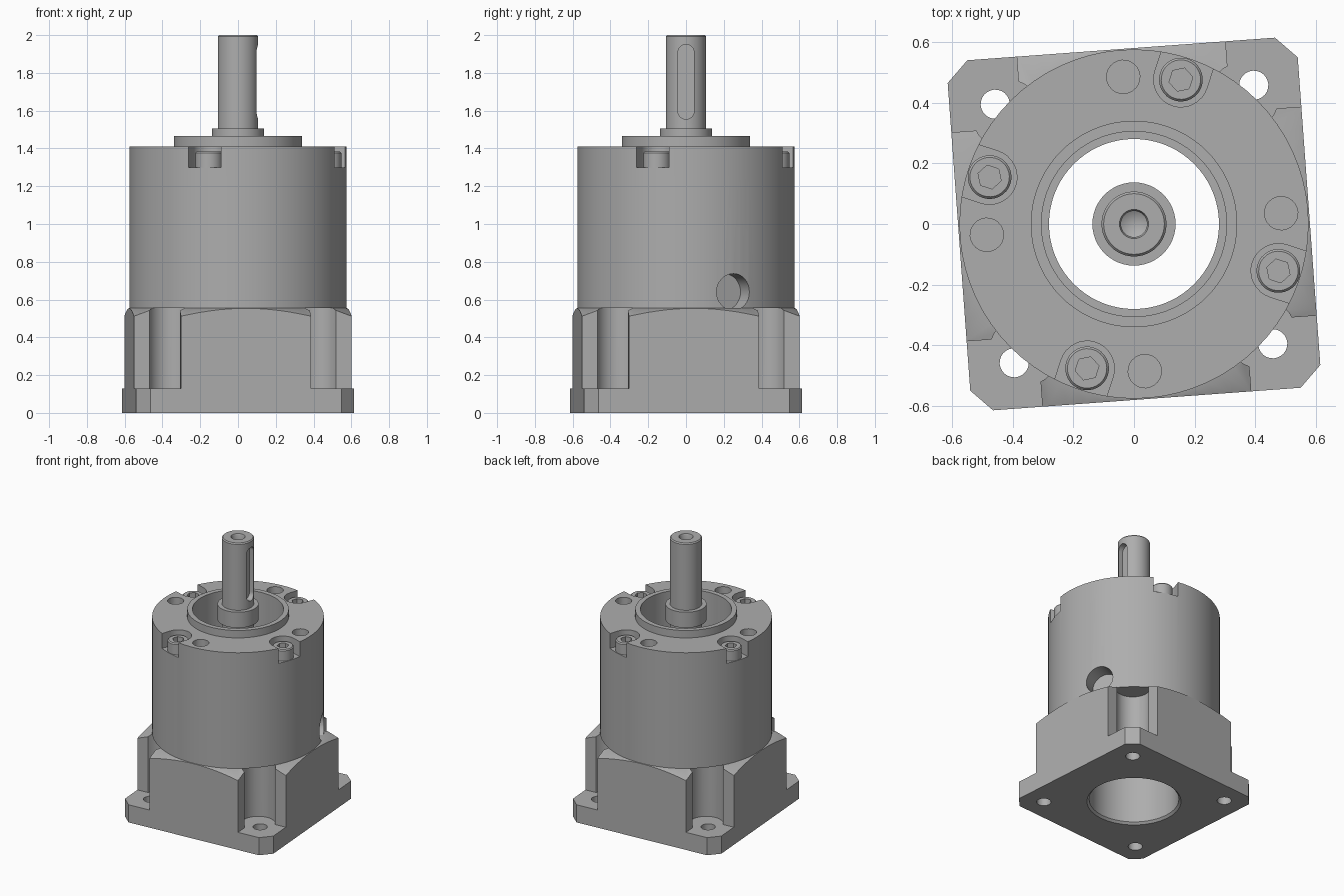
import bpy, bmesh
from math import radians, cos, sin, pi
from mathutils import Matrix, Vector

if "Cube" in bpy.data.objects:
    bpy.data.objects.remove(bpy.data.objects["Cube"])

metal = bpy.data.materials.new("grey_metal")
metal.use_nodes = True
grey = (0.42, 0.42, 0.42, 1)
metal.diffuse_color = grey
metal.node_tree.nodes["Principled BSDF"].inputs["Base Color"].default_value = grey

TURN = radians(4.2)          # housing is turned slightly about z
SCREW_ANGLE = radians(72)
QUARTERS = [k * pi / 2 for k in range(4)]


def rot(angle):
    return Matrix.Rotation(angle, 4, "Z")


def finish(bm, name, matrix=Matrix()):
    bmesh.ops.remove_doubles(bm, verts=bm.verts, dist=1e-5)
    bmesh.ops.recalc_face_normals(bm, faces=bm.faces)
    bm.transform(matrix)
    mesh = bpy.data.meshes.new(name)
    bm.to_mesh(mesh)
    bm.free()
    mesh.materials.append(metal)
    obj = bpy.data.objects.new(name, mesh)
    bpy.context.collection.objects.link(obj)
    return obj


def revolve(name, profile, closed=True, segments=72, matrix=Matrix()):
    """Spin an (r, z) outline about the z axis."""
    bm = bmesh.new()
    verts = [bm.verts.new((r, 0, z)) for r, z in profile]
    edges = [bm.edges.new(pair) for pair in zip(verts, verts[1:])]
    if closed:
        edges.append(bm.edges.new((verts[-1], verts[0])))
    bmesh.ops.spin(bm, geom=verts + edges, axis=(0, 0, 1), cent=(0, 0, 0),
                   angle=2 * pi, steps=segments, use_merge=True)
    return finish(bm, name, matrix)


def prism(name, outline, z0, z1, matrix=Matrix()):
    """Extrude an (x, y) outline from z0 to z1."""
    bm = bmesh.new()
    face = bm.faces.new([bm.verts.new((x, y, z0)) for x, y in outline])
    new = bmesh.ops.extrude_face_region(bm, geom=[face])["geom"]
    bmesh.ops.translate(bm, vec=(0, 0, z1 - z0),
                        verts=[v for v in new if isinstance(v, bmesh.types.BMVert)])
    return finish(bm, name, matrix)


def circle(r, n=32, x=0, y=0):
    return [(x + r * cos(2 * pi * i / n), y + r * sin(2 * pi * i / n)) for i in range(n)]


def stadium(x0, x1, r, n=16):
    """Round-ended slot along x."""
    arc = [-pi / 2 + pi * i / n for i in range(n + 1)]
    return ([(x1 + r * cos(a), r * sin(a)) for a in arc]
            + [(x0 - r * cos(a), -r * sin(a)) for a in arc])


def boolean(target, cutter, operation="DIFFERENCE"):
    mod = target.modifiers.new("cut", "BOOLEAN")
    mod.object, mod.operation, mod.solver = cutter, operation, "EXACT"
    bpy.context.view_layer.objects.active = target
    bpy.ops.object.modifier_apply(modifier=mod.name)
    bpy.data.objects.remove(cutter)


def smooth(obj):
    bpy.ops.object.select_all(action="DESELECT")
    obj.select_set(True)
    bpy.context.view_layer.objects.active = obj
    bpy.ops.object.shade_smooth_by_angle(angle=radians(30))


# Square lower housing: bored, coned on top, trimmed to a chamfered square
base = revolve("square_housing", [(0.315, 0), (0.3, 0.015), (0.3, 0.555), (0.575, 0.555),
                                  (0.95, 0.39), (0.95, 0)])
h, c = 0.578, 0.508
square = [(h, -c), (h, c), (c, h), (-c, h), (-h, c), (-h, -c), (-c, -h), (c, -h)]
boolean(base, prism("trim", square, -0.1, 0.7, rot(TURN)), "INTERSECT")

# Corner pockets and flange bolt holes
for q in QUARTERS:
    m = rot(TURN + q)
    corner = [(0.345, 0.345), (0.8, 0.345), (0.8, 0.8), (0.345, 0.8)]
    boolean(base, prism("pocket", corner, 0.13, 0.8, m))
    boolean(base, prism("pocket_round", circle(0.115, 32, 0.39, 0.39), 0.13, 0.8, m))
    boolean(base, prism("bolt_hole", circle(0.048, 24, 0.427, 0.427), -0.1, 0.3, m))
smooth(base)

# Round upper housing with centring ring and bore
body = revolve("round_housing", [(0.575, 0.555), (0.575, 1.41), (0.34, 1.41), (0.34, 1.465),
                                 (0.305, 1.465), (0.305, 1.1), (0.28, 1.1), (0.28, 1.0),
                                 (0.3, 1.0), (0.3, 0.555)])
for q in QUARTERS:
    boolean(body, prism("screw_slot", stadium(0.5, 0.8, 0.09), 1.3, 1.6, rot(SCREW_ANGLE + q)))
    boolean(body, prism("mount_hole", circle(0.055, 24, 0.486), 1.2, 1.6, rot(TURN + q)))

# Access hole in the side
side = rot(radians(26)) @ Matrix.Translation((0, 0, 0.64)) @ Matrix.Rotation(pi / 2, 4, "Y")
boolean(body, prism("access_hole", circle(0.097), 0.46, 0.8, side))
smooth(body)

# Socket head screws
for i, q in enumerate(QUARTERS):
    place = rot(SCREW_ANGLE + q) @ Matrix.Translation((0.5, 0, 0))
    screw = revolve(f"screw_{i + 1}", [(0, 1.295), (0.072, 1.295), (0.072, 1.375),
                                       (0.065, 1.383), (0, 1.383)], False, 32, place)
    boolean(screw, prism("hex_socket", circle(0.04, 6), 1.335, 1.5, place))
    smooth(screw)

# Output shaft with collar, centre hole and keyway
shaft = revolve("output_shaft", [(0, 1.9), (0.043, 1.925), (0.043, 1.99), (0.048, 2.0),
                                 (0.1, 2.0), (0.107, 1.992), (0.107, 1.505), (0.137, 1.505),
                                 (0.137, 1.39), (0.107, 1.39), (0.107, 1.1), (0, 1.1)],
                False, 48)
upright = Matrix.Rotation(-pi / 2, 4, "Y")
keyway = prism("keyway", stadium(1.598, 1.907, 0.043), -0.3, -0.065, upright)
boolean(shaft, keyway)
smooth(shaft)
